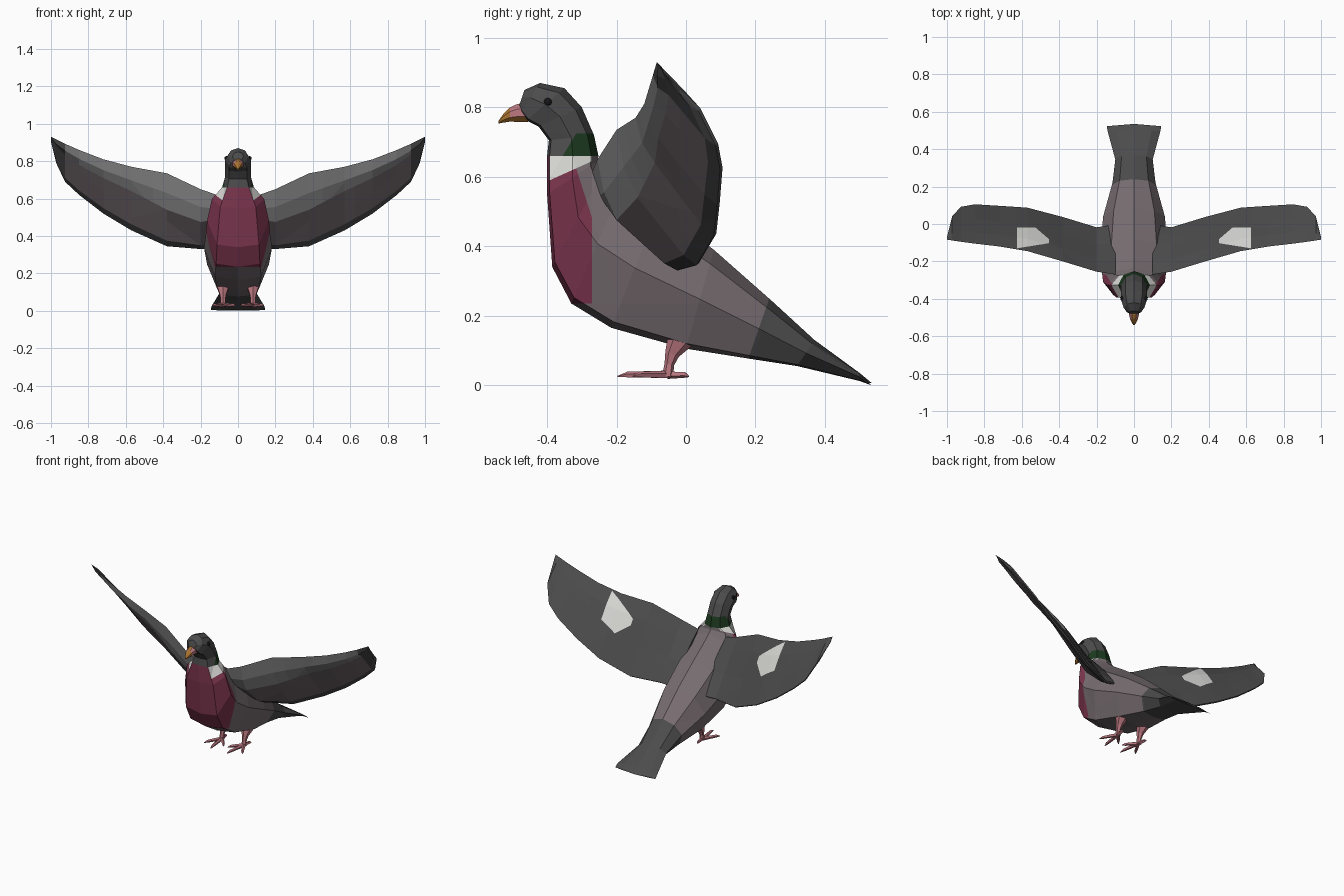
import bpy, bmesh, math
from mathutils import Vector

if "Cube" in bpy.data.objects:
    bpy.data.objects.remove(bpy.data.objects["Cube"])

# Flat colours (linear)
COLOURS = {
    "dark_grey": (0.072, 0.072, 0.073), "mauve_grey": (0.185, 0.152, 0.163),
    "wine_red": (0.20, 0.035, 0.075), "white": (0.68, 0.68, 0.66),
    "neck_green": (0.012, 0.042, 0.014), "pale_grey": (0.24, 0.24, 0.24),
    "beak_orange": (0.40, 0.17, 0.03), "pink": (0.50, 0.19, 0.22),
    "eye_black": (0.008, 0.008, 0.008),
}
NAMES = list(COLOURS)
IDX = {n: i for i, n in enumerate(NAMES)}
for n, c in COLOURS.items():
    bpy.data.materials.new(n).diffuse_color = (*c, 1)


def loft(bm, rings):
    """Skin a list of equal closed rings and cap both ends."""
    vs = [[bm.verts.new(p) for p in r] for r in rings]
    n = len(vs[0])
    for a, b in zip(vs, vs[1:]):
        for i in range(n):
            j = (i + 1) % n
            bm.faces.new((a[i], a[j], b[j], b[i]))
    bm.faces.new(vs[0])
    bm.faces.new(vs[-1])


def tube(bm, pts, radii, sides=6):
    """Tapered tube through points."""
    pts = [Vector(p) for p in pts]
    rings = []
    for k, (p, r) in enumerate(zip(pts, radii)):
        d = (pts[min(k + 1, len(pts) - 1)] - pts[max(k - 1, 0)]).normalized()
        u = d.cross(Vector((1, 0, 0)) if abs(d.x) < 0.8 else Vector((0, 1, 0))).normalized()
        v = d.cross(u)
        rings.append([p + r * (math.cos(t) * u + math.sin(t) * v)
                      for t in (2 * math.pi * i / sides for i in range(sides))])
    loft(bm, rings)


def cut(bm, co, no):
    bmesh.ops.bisect_plane(bm, geom=bm.verts[:] + bm.edges[:] + bm.faces[:],
                           plane_co=co, plane_no=no, dist=1e-5)


def finish(name, bm, rule, mirror=False):
    bmesh.ops.remove_doubles(bm, verts=bm.verts[:], dist=1e-5)
    bmesh.ops.recalc_face_normals(bm, faces=bm.faces[:])
    if bm.calc_volume(signed=True) < 0:
        bmesh.ops.reverse_faces(bm, faces=bm.faces[:])
    bm.normal_update()
    slots = [IDX[rule(f.calc_center_median(), f.normal)] for f in bm.faces]
    me = bpy.data.meshes.new(name)
    bm.to_mesh(me)
    bm.free()
    used = sorted(set(slots))
    for i in used:
        me.materials.append(bpy.data.materials[NAMES[i]])
    for p, s in zip(me.polygons, slots):
        p.material_index = used.index(s)
    ob = bpy.data.objects.new(name, me)
    bpy.context.collection.objects.link(ob)
    if mirror:
        ob.modifiers.new("mirror", 'MIRROR').use_mirror_merge = False


# Body, tail, neck and head: (belly y, z, back y, z, half width)
BODY = [
    (.535, .002, .535, .006, .145), (.50, .012, .50, .035, .142),
    (.32, .055, .37, .13, .10), (.19, .075, .25, .24, .115),
    (0, .105, .08, .39, .165), (-.215, .165, -.08, .51, .182),
    (-.33, .235, -.18, .58, .172), (-.385, .34, -.235, .625, .165),
    (-.40, .55, -.255, .645, .14), (-.40, .66, -.252, .66, .085),
    (-.395, .705, -.265, .72, .07), (-.425, .745, -.30, .80, .07),
    (-.46, .762, -.35, .855, .07), (-.475, .785, -.42, .87, .055),
    (-.48, .805, -.465, .85, .03),
]
HALF = [(-1, 0), (-.9, .68), (0, 1), (.72, .66), (1, 0)]
PROFILE = HALF + [(t, -s) for t, s in HALF[3:0:-1]]
bm = bmesh.new()
rings = []
for k, (y0, z0, y1, z1, w) in enumerate(BODY):
    bow = .012 if k == 0 else 0
    rings.append([(s * w, (y0 + y1) / 2 + t * (y1 - y0) / 2 - bow * abs(s),
                   (z0 + z1) / 2 + t * (z1 - z0) / 2) for t, s in PROFILE])
loft(bm, rings)
for co, no in [((0, 0, .66), (0, 0, 1)), ((0, 0, .725), (0, 0, 1)), ((0, 0, .235), (0, 0, 1)),
               ((0, -.355, .66), (0, 1, -.6)), ((0, -.27, 0), (0, 1, 0)),
               ((0, -.27, .48), (0, 1, .32)), ((0, -.37, .60), (0, -.45, 1)),
               ((0, .205, .15), (0, 1, -.35))]:
    cut(bm, co, no)


def body_rule(c, n):
    if c.z > .66:
        return "neck_green" if c.z < .725 and c.y > -.355 + .6 * (c.z - .66) else "dark_grey"
    if c.y < -.27 and c.z > .235:
        if c.z > .60 + .45 * (c.y + .37) and abs(c.x) > .06 and c.y > -.385:
            return "white"
        return "wine_red" if c.y < -.27 - .32 * (c.z - .48) else "mauve_grey"
    return "dark_grey" if c.y - .35 * (c.z - .15) > .205 else "mauve_grey"


finish("body", bm, body_rule)

# Wings: x, then leading edge, under fold and trailing edge (y, z)
WING = [
    (.10, -.27, .615, -.21, .49, -.01, .335), (.20, -.255, .65, -.20, .475, -.025, .33),
    (.38, -.20, .735, -.14, .54, .03, .345), (.57, -.145, .77, -.09, .64, .08, .43),
    (.72, -.12, .81, -.08, .71, .09, .52), (.85, -.105, .86, -.06, .78, .098, .62),
    (.925, -.095, .893, -.05, .835, .085, .69), (.972, -.088, .917, -.06, .88, .035, .79),
    (.999, -.084, .93, -.075, .92, -.065, .90),
]
bm = bmesh.new()
rings = []
for k, (x, ly, lz, my, mz, ty, tz) in enumerate(WING):
    L, M, T = Vector((x, ly, lz)), Vector((x, my, mz)), Vector((x, ty, tz))
    b = (0 if k == len(WING) - 1 else .012) * Vector((0, .75, .65))
    rings.append([L, L.lerp(M, .5) - b, M, M.lerp(T, .82) - b * .7, T,
                  T + b * .8, L.lerp(T, .6) + b, L.lerp(T, .25) + b])
loft(bm, rings)
# Wing bar borders
for co, no in [((.45, -.085, 0), (.69, -.8, 0)), ((.455, 0, 0), (1, 0, 0)),
               ((.625, 0, 0), (1, 0, 0)), ((0, -.018, 0), (0, 1, 0)),
               ((.47, -.105, 0), (.16, 1, 0))]:
    cut(bm, co, no)


def wing_rule(c, n):
    if n.y > 0 or n.y + n.z > 0:
        bar = (.455 < c.x < .625 and c.y < -.018 and .69 * (c.x - .45) > .8 * (c.y + .085)
               and c.y + .105 > -.16 * (c.x - .47))
        return "white" if bar else "dark_grey"
    for a, b in zip(WING, WING[1:]):
        if a[0] < c.x < b[0] and c.x < .925:
            f = (c.x - a[0]) / (b[0] - a[0])
            fold, trail = (a[i] + f * (b[i] - a[i]) for i in (4, 6))
            edge = fold + .82 * (trail - fold) - .0055
            return "pale_grey" if c.z > fold else "mauve_grey" if c.z > edge else "dark_grey"
    return "dark_grey"


finish("wing", bm, wing_rule, mirror=True)

# Beak with fleshy sides
bm = bmesh.new()
rings = []
for y, zc, h, w in [(-.455, .785, .030, .034), (-.485, .784, .028, .029),
                    (-.507, .779, .022, .023), (-.525, .769, .014, .014),
                    (-.54, .757, .004, .004)]:
    rings.append([(w * math.cos(a), y, zc + h * math.sin(a))
                  for a in (math.pi * (i + .5) / 4 for i in range(8))])
loft(bm, rings)
finish("beak", bm, lambda c, n: "pink" if c.y > -.507 and c.z > .775 and abs(n.x) > .3
       else "beak_orange")

# Eyes
bm = bmesh.new()
bmesh.ops.create_uvsphere(bm, u_segments=10, v_segments=6, radius=.012)
bmesh.ops.translate(bm, verts=bm.verts[:], vec=(.062, -.398, .815))
finish("eye", bm, lambda c, n: "eye_black", mirror=True)

# Legs with four toes each
bm = bmesh.new()
tube(bm, [(.08, -.005, .16), (.08, -.02, .125), (.08, -.04, .09), (.08, -.048, .06),
          (.08, -.053, .025)], [.05, .036, .021, .014, .016])
for ang, length in [(-8, .145), (30, .115), (-42, .10), (172, .062)]:
    a = math.radians(ang)
    d = Vector((math.sin(a), -math.cos(a), 0))
    o = Vector((.08, -.053, .03))
    tube(bm, [o, o + d * length * .5, o + d * length * .8,
              o + d * length + Vector((0, 0, -.005))], [.012, .010, .009, .002], 5)
finish("leg", bm, lambda c, n: "pink", mirror=True)

for m in bpy.data.materials:
    if m.users and not m.is_grease_pencil:
        m.use_nodes = True
        m.node_tree.nodes["Principled BSDF"].inputs["Base Color"].default_value = m.diffuse_color
